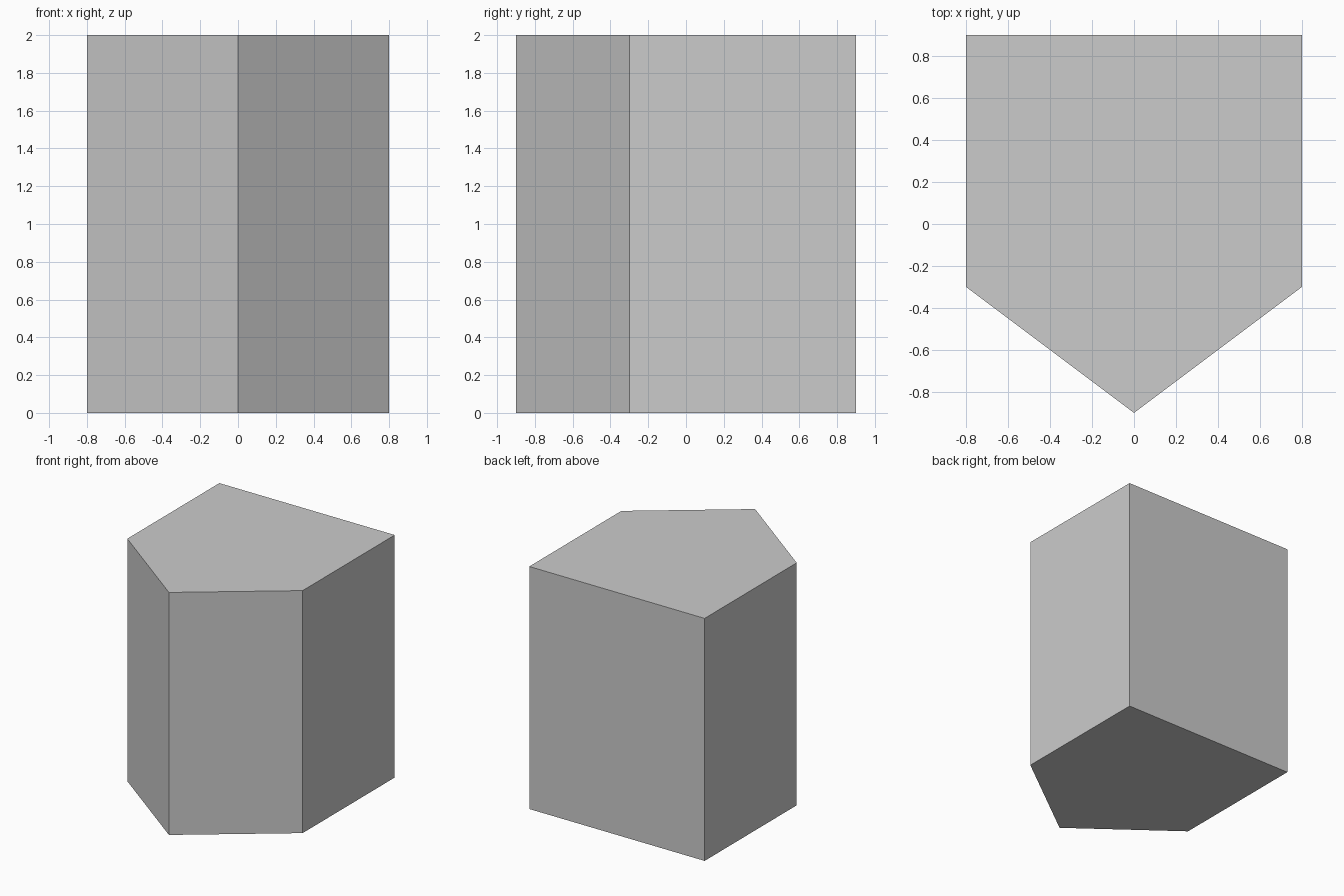
import bpy
import bmesh

if "Cube" in bpy.data.objects:
    bpy.data.objects.remove(bpy.data.objects["Cube"])


def extrude_profile(name, profile, height):
    """Make a closed prism by extruding a flat outline upwards from z = 0."""
    bm = bmesh.new()
    base = bm.faces.new([bm.verts.new((x, y, 0)) for x, y in profile])
    result = bmesh.ops.extrude_face_region(bm, geom=[base], use_keep_orig=True)
    top = [v for v in result["geom"] if isinstance(v, bmesh.types.BMVert)]
    bmesh.ops.translate(bm, verts=top, vec=(0, 0, height))
    bmesh.ops.recalc_face_normals(bm, faces=bm.faces)
    mesh = bpy.data.meshes.new(name)
    bm.to_mesh(mesh)
    bm.free()
    obj = bpy.data.objects.new(name, mesh)
    bpy.context.collection.objects.link(obj)
    return obj


# Five-sided block: square back, pointed front
outline = [(-0.8, 0.9), (-0.8, -0.3), (0, -0.9), (0.8, -0.3), (0.8, 0.9)]
extrude_profile("pentagonal_block", outline, 2.0)
